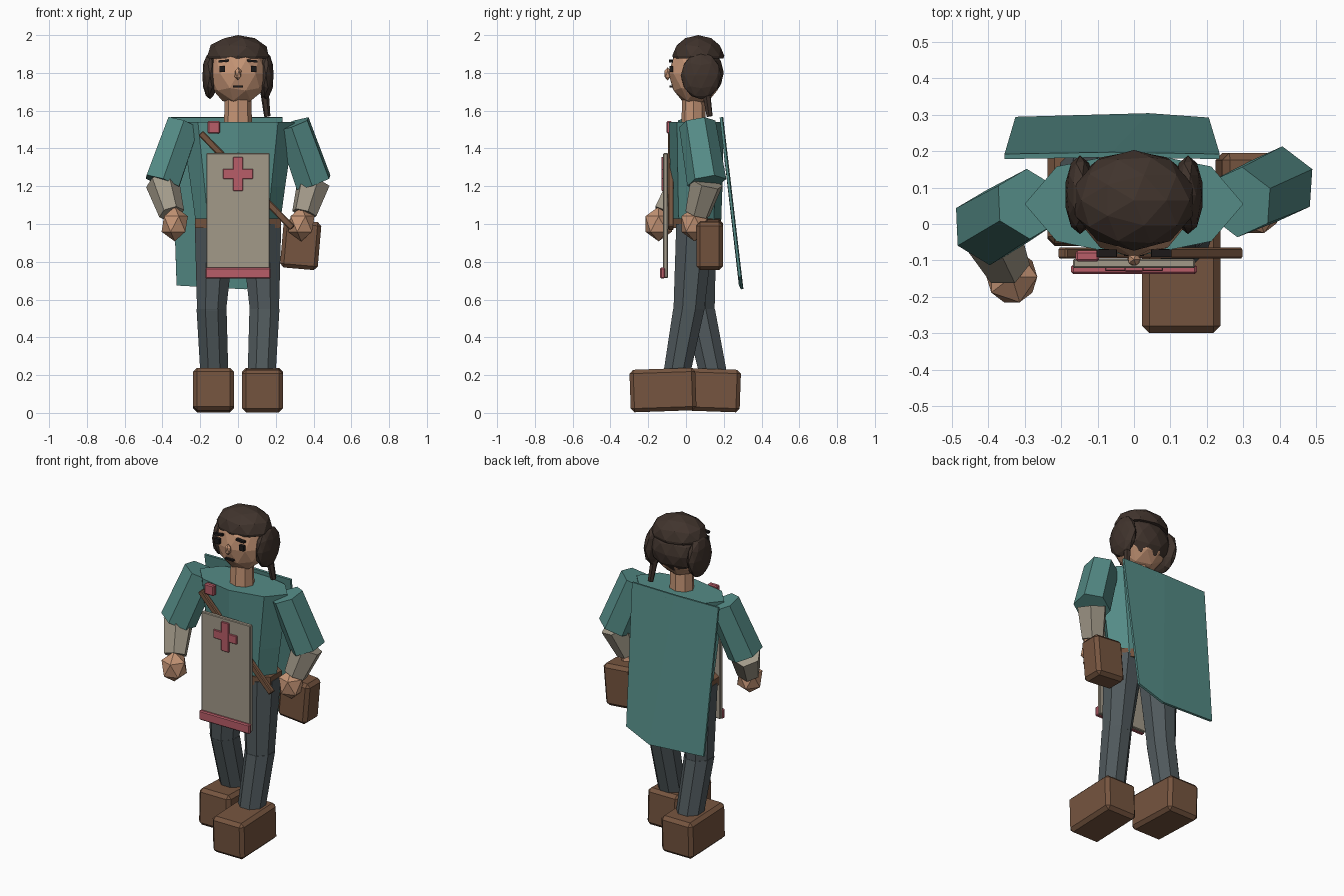
import bpy, bmesh, math
from mathutils import Vector, Matrix

if "Cube" in bpy.data.objects:
    bpy.data.objects.remove(bpy.data.objects["Cube"])

COLORS = {
    "teal": (.09, .26, .24), "linen": (.36, .32, .25), "pink": (.48, .11, .14),
    "leather": (.18, .09, .05), "skin": (.56, .30, .18), "hair": (.052, .034, .026),
    "trousers": (.08, .10, .108), "ink": (.012, .01, .01),
}
MATS = {}
for key, rgb in COLORS.items():
    MATS[key] = bpy.data.materials.new(key)
    MATS[key].diffuse_color = (*rgb, 1)


def finish(name, bm, mat):
    bmesh.ops.recalc_face_normals(bm, faces=bm.faces)
    me = bpy.data.meshes.new(name)
    bm.to_mesh(me)
    bm.free()
    me.materials.append(MATS[mat])
    ob = bpy.data.objects.new(name, me)
    bpy.context.collection.objects.link(ob)
    return ob


def box(name, mat, center, size, rot=(0, 0, 0), bevel=0):
    bm = bmesh.new()
    bmesh.ops.create_cube(bm, size=1)
    bmesh.ops.scale(bm, vec=size, verts=bm.verts)
    if bevel:
        bmesh.ops.bevel(bm, geom=bm.edges[:], offset=bevel, segments=1, affect='EDGES')
    ob = finish(name, bm, mat)
    ob.location = center
    ob.rotation_euler = [math.radians(a) for a in rot]
    return ob


def ball(name, mat, center, radii, sub=2, cut_z=None):
    bm = bmesh.new()
    bmesh.ops.create_icosphere(bm, subdivisions=sub, radius=1)
    bmesh.ops.scale(bm, vec=radii, verts=bm.verts)
    bmesh.ops.translate(bm, vec=center, verts=bm.verts)
    if cut_z is not None:
        bmesh.ops.bisect_plane(bm, geom=bm.verts[:] + bm.edges[:] + bm.faces[:],
                               plane_co=(0, 0, cut_z), plane_no=(0, 0, -1), clear_outer=True)
        bmesh.ops.holes_fill(bm, edges=[e for e in bm.edges if e.is_boundary])
    return finish(name, bm, mat)


def loft(name, mat, rings, n=8, phase=0):
    """Stack of elliptical rings (cx, cy, z, rx, ry) with n sides."""
    bm = bmesh.new()
    rows = []
    for cx, cy, z, rx, ry in rings:
        angs = [math.tau * (i + phase) / n for i in range(n)]
        rows.append([bm.verts.new((cx + rx * math.cos(a), cy + ry * math.sin(a), z)) for a in angs])
    for a, b in zip(rows, rows[1:]):
        for i in range(n):
            bm.faces.new((a[i], a[(i + 1) % n], b[(i + 1) % n], b[i]))
    bm.faces.new(rows[0])
    bm.faces.new(rows[-1])
    return finish(name, bm, mat)


def limb(name, mat, p0, p1, r0, r1, n=6):
    p0, p1 = Vector(p0), Vector(p1)
    d = p1 - p0
    bm = bmesh.new()
    m = Matrix.Translation((p0 + p1) / 2) @ d.to_track_quat('Z', 'Y').to_matrix().to_4x4()
    bmesh.ops.create_cone(bm, cap_ends=True, segments=n, radius1=r0, radius2=r1,
                          depth=d.length, matrix=m)
    return finish(name, bm, mat)


# torso, belt, neck
loft("tunic", "teal", [(0, .055, .98, .22, .13), (0, .055, 1.2, .25, .138), (0, .055, 1.54, .3, .145)])
loft("belt", "leather", [(0, .05, .98, .245, .145), (0, .05, 1.03, .245, .145)], phase=.5)
loft("neck", "skin", [(0, .04, 1.5, .075, .065), (0, .04, 1.68, .07, .06)])

# legs: left stepping back, right stepping forward
loft("left_thigh", "trousers", [(-.14, .07, .54, .083, .088), (-.12, .06, 1.0, .118, .11)], phase=.5)
loft("left_shin", "trousers", [(-.125, .145, .2, .08, .08), (-.14, .07, .55, .086, .09)], phase=.5)
loft("right_thigh", "trousers", [(.14, .015, .54, .083, .088), (.12, .05, 1.0, .118, .11)], phase=.5)
loft("right_shin", "trousers", [(.125, -.05, .2, .08, .077), (.14, .015, .55, .086, .09)], phase=.5)
box("left_boot", "leather", (-.13, .115, .121), (.215, .345, .225), (-2, 0, 0), .02)
box("right_boot", "leather", (.13, -.122, .121), (.215, .348, .225), (2, 0, 0), .02)

# arms
ARMS = {
    "left": ((-.29, .055, 1.53), (-.40, -.01, 1.22), (-.335, -.145, 1.0)),
    "right": ((.29, .06, 1.53), (.40, .11, 1.22), (.335, .045, 1.0)),
}
for side, (sh, el, ha) in ARMS.items():
    limb(side + "_sleeve", "teal", sh, el, .098, .105)
    wrist = Vector(el).lerp(Vector(ha), .75)
    limb(side + "_forearm", "linen", el, wrist, .09, .068)
    ball(side + "_hand", "skin", ha, (.078, .082, .092), 1)

# head and face
ball("head", "skin", (0, .05, 1.795), (.158, .142, .168))
ball("nose", "skin", (0, -.097, 1.795), (.02, .02, .035), 1)
box("mouth", "ink", (0, -.078, 1.728), (.055, .02, .01))
for s, side in ((-1, "left"), (1, "right")):
    box(side + "_eye", "ink", (s * .083, -.078, 1.82), (.03, .02, .032))
    box(side + "_brow", "ink", (s * .075, -.08, 1.863), (.056, .02, .012), (0, s * 5, 0))

# hair: cap, back mass, side locks, thin braid
ball("hair_cap", "hair", (0, .065, 1.89), (.17, .138, .11), 2, 1.875)
ball("hair_back", "hair", (0, .11, 1.8), (.155, .09, .125))
for s, side in ((-1, "left"), (1, "right")):
    ball(side + "_hair_lock", "hair", (s * .148, .08, 1.785), (.042, .108, .125), 2)
limb("braid", "hair", (.135, .1, 1.75), (.155, .125, 1.57), .025, .017)

# cape: bent panel hanging from the shoulders
bm = bmesh.new()
pts = [(-.355, .185, 1.565), (-.06, .19, 1.565), (.235, .185, 1.565),
       (.205, .285, .72), (.04, .297, .655), (-.325, .287, .675)]
v = [bm.verts.new(p) for p in pts]
bm.faces.new((v[0], v[1], v[4], v[5]))
bm.faces.new((v[1], v[2], v[3], v[4]))
cape = finish("cape", bm, "teal")
solid = cape.modifiers.new("thickness", 'SOLIDIFY')
solid.thickness = .014
solid.offset = 0

# apron with cross, hem and shoulder clasp
box("apron", "linen", (0, -.108, 1.045), (.335, .025, .66), bevel=.004)
box("apron_hem", "pink", (0, -.124, .74), (.345, .026, .058), bevel=.006)
box("cross_upright", "pink", (0, -.122, 1.265), (.052, .016, .18), bevel=.003)
box("cross_bar", "pink", (0, -.122, 1.265), (.16, .014, .052), bevel=.003)
box("clasp", "pink", (-.128, -.088, 1.512), (.065, .03, .065), bevel=.006)

# strap and side pouch
box("strap", "leather", (.045, -.08, 1.23), (.035, .03, .70), (0, -44, 0), .005)
box("pouch", "leather", (.332, .125, .89), (.2, .14, .255), (0, 5, 0), .02)

for m in bpy.data.materials:
    if m.users and not m.is_grease_pencil:
        m.use_nodes = True
        m.node_tree.nodes["Principled BSDF"].inputs["Base Color"].default_value = m.diffuse_color
